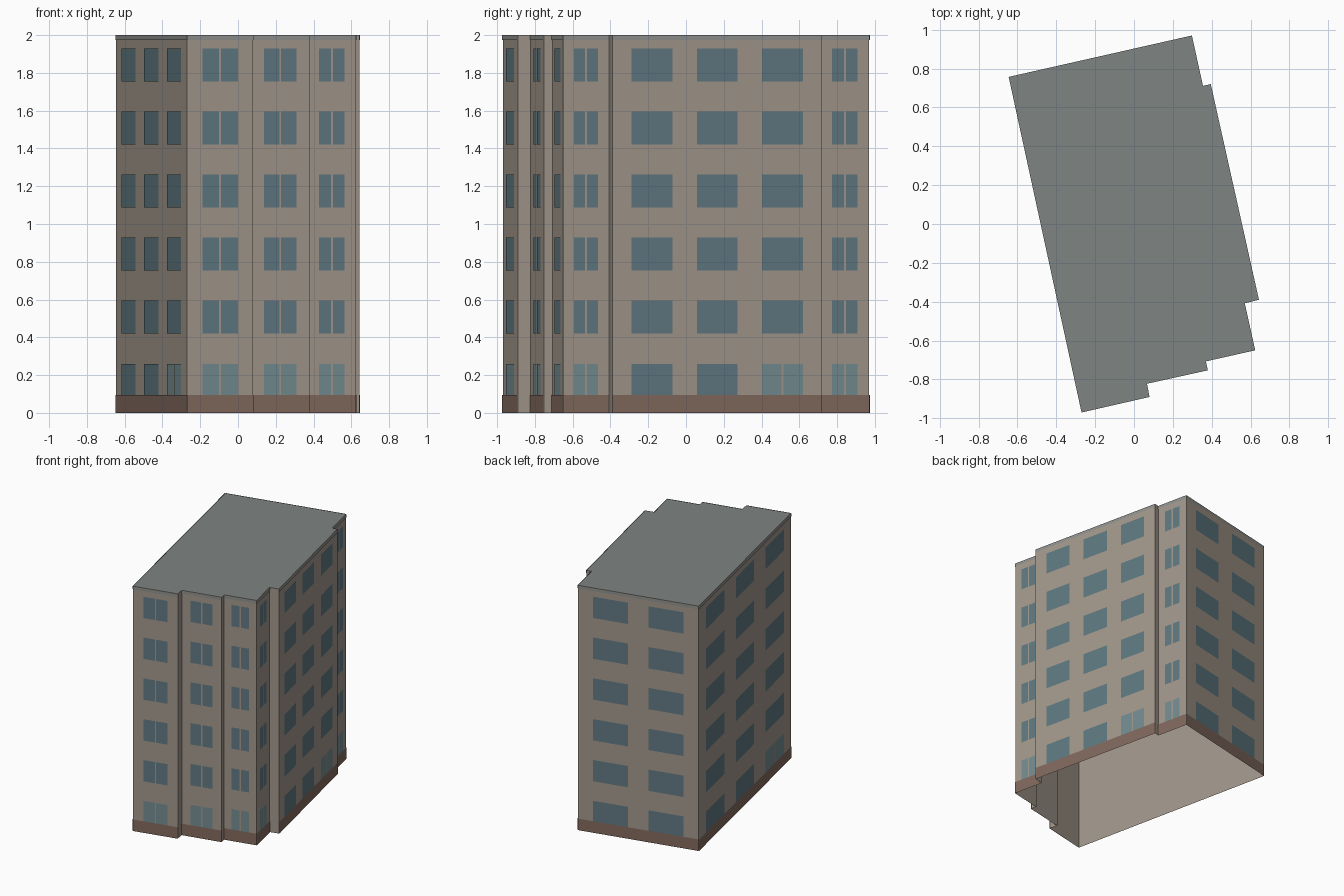
import bpy
from mathutils import Vector

if "Cube" in bpy.data.objects:
    bpy.data.objects.remove(bpy.data.objects["Cube"])

H = 2.0            # building height
FLOORS = 6
PITCH_Z = 0.3338   # floor to floor
SILL, WIN_H = 0.086, 0.174
GAP = 0.01         # gap between paired panes

# Footprint, counter-clockwise from the front-left corner
PLAN = [Vector(p) for p in [
    (-0.27, -0.97), (0.08, -0.89), (0.067, -0.822), (0.38, -0.753),
    (0.37, -0.707), (0.624, -0.65), (0.57, -0.408), (0.643, -0.39),
    (0.395, 0.72), (0.355, 0.711), (0.298, 0.97), (-0.645, 0.757)]]

# Windowed walls: edge index -> (bays, bay spacing, window width, paired on all floors)
WALLS = {
    0: (1, 0, 0.193, True), 2: (1, 0, 0.175, True), 4: (1, 0, 0.138, True),
    5: (1, 0, 0.131, True), 7: (3, 0.354, 0.221, False),
    9: (1, 0, 0.138, True), 10: (2, 0.445, 0.28, False),
    11: (3, 0.571, 0.352, False)}


def material(name, rgb):
    m = bpy.data.materials.new(name)
    m.diffuse_color = (*rgb, 1)
    m.use_nodes = True
    m.node_tree.nodes["Principled BSDF"].inputs["Base Color"].default_value = m.diffuse_color
    return m


def make(name, verts, faces, mat):
    me = bpy.data.meshes.new(name)
    me.from_pydata(verts, [], faces)
    me.materials.append(mat)
    ob = bpy.data.objects.new(name, me)
    bpy.context.collection.objects.link(ob)
    return ob


def make_panels(name, panels, mat):
    """Flat upright rectangles: (edge, start, end, z0, z1, offset from wall)."""
    verts, faces = [], []
    for i, s, e, z0, z1, off in panels:
        a, b = PLAN[i], PLAN[(i + 1) % len(PLAN)]
        d = (b - a).normalized()
        n = Vector((d.y, -d.x)) * off
        p, q = a + d * s + n, a + d * e + n
        k = len(verts)
        verts += [(p.x, p.y, z0), (q.x, q.y, z0), (q.x, q.y, z1), (p.x, p.y, z1)]
        faces.append((k, k + 1, k + 2, k + 3))
    return make(name, verts, faces, mat)


def length(i):
    return (PLAN[(i + 1) % len(PLAN)] - PLAN[i]).length


wall_mat = material("wall", (0.36, 0.31, 0.26))
roof_mat = material("roof", (0.21, 0.23, 0.22))
base_mat = material("base", (0.22, 0.14, 0.11))
trim_mat = material("trim", (0.28, 0.28, 0.27))
glass_mat = material("glass", (0.115, 0.19, 0.22))
shop_mat = material("ground_glass", (0.17, 0.26, 0.28))

# Wall shell, open at the bottom
N = len(PLAN)
make_panels("walls", [(i, 0, length(i), 0, H, 0) for i in range(N)], wall_mat)

# Flat roof
make("roof", [(p.x, p.y, H) for p in PLAN], [tuple(range(N))], roof_mat)

# Plinth band and top trim on the windowed walls
make_panels("plinth", [(i, 0, length(i), 0, 0.094, 0.004) for i in WALLS], base_mat)
make_panels("top_trim", [(i, 0, length(i), 1.975, H, 0.004) for i in WALLS], trim_mat)

# Windows: single panes or pairs, with lighter paired panes at ground level
upper, ground = [], []
for i, (bays, pitch, width, paired) in WALLS.items():
    for f in range(FLOORS):
        z = SILL + f * PITCH_Z
        for b in range(bays):
            c = length(i) / 2 + (b - (bays - 1) / 2) * pitch
            shop = f == 0 and (paired or (bays == 3 and b == 2))
            s, e = c - width / 2, c + width / 2
            spans = [(s, c - GAP / 2), (c + GAP / 2, e)] if paired or shop else [(s, e)]
            for s, e in spans:
                (ground if shop else upper).append((i, s, e, z, z + WIN_H, 0.002))
make_panels("windows", upper, glass_mat)
make_panels("ground_windows", ground, shop_mat)
